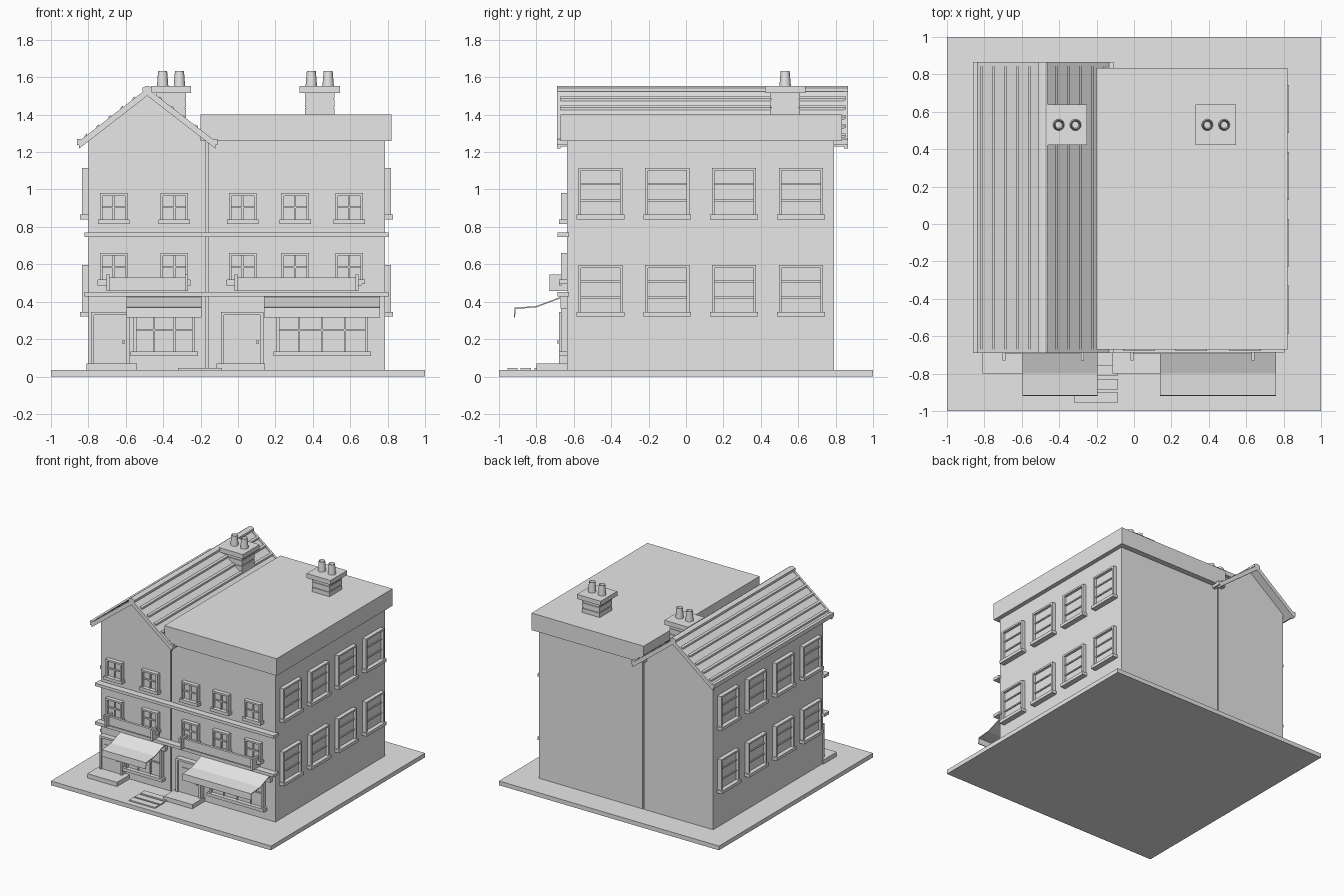
import bpy, bmesh
from mathutils import Vector, Matrix

cube = bpy.data.objects.get("Cube")
if cube:
    bpy.data.objects.remove(cube, do_unlink=True)

grey = bpy.data.materials.new("plain_grey")
grey.use_nodes = True
grey.diffuse_color = (0.8, 0.8, 0.8, 1)
grey.node_tree.nodes["Principled BSDF"].inputs["Base Color"].default_value = (0.8, 0.8, 0.8, 1)


def finish(name, bm, smooth=False):
    bmesh.ops.recalc_face_normals(bm, faces=bm.faces)
    mesh = bpy.data.meshes.new(name)
    bm.to_mesh(mesh)
    bm.free()
    mesh.materials.append(grey)
    ob = bpy.data.objects.new(name, mesh)
    bpy.context.collection.objects.link(ob)
    if smooth:
        bpy.ops.object.select_all(action='DESELECT')
        ob.select_set(True)
        bpy.context.view_layer.objects.active = ob
        bpy.ops.object.shade_smooth_by_angle()
    return ob


def add_box(bm, x, y, z, place=lambda v: v):
    """Box from three (low, high) ranges, optionally mapped by place."""
    verts = bmesh.ops.create_cube(bm, size=1)["verts"]
    for v in verts:
        v.co = place(Vector([(r[0] + r[1]) / 2 + c * (r[1] - r[0])
                             for r, c in zip((x, y, z), v.co)]))


def boxes(name, parts, place=lambda v: v):
    bm = bmesh.new()
    for part in parts:
        add_box(bm, *part, place)
    return finish(name, bm)


def prism(name, profile, axis, low, high):
    """Extrude a profile along x (points are y, z) or along y (points are x, z)."""
    bm = bmesh.new()
    if axis == 'x':
        pts, move = [(low, p, z) for p, z in profile], (high - low, 0, 0)
    else:
        pts, move = [(p, low, z) for p, z in profile], (0, high - low, 0)
    face = bm.faces.new([bm.verts.new(p) for p in pts])
    ext = bmesh.ops.extrude_face_region(bm, geom=[face])["geom"]
    bmesh.ops.translate(bm, vec=move, verts=[e for e in ext if isinstance(e, bmesh.types.BMVert)])
    return finish(name, bm)


FRONT, BACK = -0.635, 0.79
LEFT, RIGHT = -0.8, 0.785


# Wall frames: local x runs along the wall, local y points out of it
def on_front(v):
    return Vector((v.x, FRONT - v.y, v.z))


def on_right_end(v):
    return Vector((RIGHT + v.y, v.x, v.z))


def on_left_end(v):
    return Vector((LEFT - v.y, v.x, v.z))


def window(name, place, c, w, z0, z1, edge, uprights, rails, sill=0.01):
    a, b = c - w / 2, c + w / 2
    parts = [((a, b), (0, 0.012), (z0, z1)),
             ((a, a + edge), (0, 0.033), (z0, z1)),
             ((b - edge, b), (0, 0.033), (z0, z1)),
             ((a, b), (0, 0.033), (z1 - edge, z1)),
             ((a - sill, b + sill), (0, 0.045), (z0 - 0.015, z0 + 0.01))]
    for i in range(1, uprights + 1):
        u = a + w * i / (uprights + 1)
        parts.append(((u - 0.005, u + 0.005), (0, 0.021), (z0, z1)))
    for i in range(1, rails + 1):
        z = z0 + (z1 - z0) * i / (rails + 1)
        parts.append(((a, b), (0, 0.021), (z - 0.005, z + 0.005)))
    boxes(name, parts, place)


# Ground slab and paving
boxes("ground_slab", [((-1, 1), (-1, 1), (0, 0.035))])
boxes("paving_stones", [((-0.32, -0.085), (y, y + 0.055), (0.03, 0.045))
                        for y in (-0.955, -0.885, -0.81)])

# Two house bodies, with a narrow seam between them
RIDGE = -0.485
prism("gabled_house_walls", [(LEFT, 0.03), (-0.17, 0.03), (-0.17, 1.265),
                             (RIDGE, 1.51), (LEFT, 1.265)], 'y', FRONT, BACK)
boxes("flat_house_walls", [((-0.16, RIGHT), (FRONT, BACK), (0.03, 1.27))])
boxes("seam_backing", [((-0.175, -0.155), (FRONT + 0.02, BACK - 0.02), (0.03, 1.27))])
boxes("parapet_roof", [((-0.2, 0.82), (-0.67, 0.835), (1.26, 1.4))])

# Pitched roof: slabs, end boards, battens and ridge cap
SLOPE = 0.775


def roof_band(name, s, d0, d1, lift, thick, y0, y1):
    """Strip of one slope between horizontal distances d0 and d1 from the ridge."""
    def top(d):
        return 1.535 - SLOPE * d + lift
    prism(name, [(RIDGE + s * d0, top(d0)), (RIDGE + s * d1, top(d1)),
                 (RIDGE + s * d1, top(d1) - thick), (RIDGE + s * d0, top(d0) - thick)],
          'y', y0, y1)


for side, s in (("left", -1), ("right", 1)):
    roof_band(side + "_roof_slab", s, 0, 0.36, 0, 0.027, -0.675, 0.85)
    for end, y in (("front", -0.69), ("back", 0.845)):
        roof_band(f"{side}_{end}_verge_board", s, 0, 0.365, 0.006, 0.04, y, y + 0.02)
    for i in range(5):
        d = 0.065 + i * 0.064
        roof_band(f"{side}_roof_batten_{i + 1}", s, d, d + 0.014, 0.014, 0.03, -0.672, 0.852)
    x = RIDGE + s * 0.364
    boxes(side + "_eave_beam", [((x - 0.012, x + 0.012), (-0.69, 0.865), (1.237, 1.27))])
prism("ridge_cap", [(RIDGE - 0.026, 1.525), (RIDGE - 0.026, 1.543), (RIDGE - 0.01, 1.552),
                    (RIDGE + 0.01, 1.552), (RIDGE + 0.026, 1.543), (RIDGE + 0.026, 1.525)],
      'y', -0.69, 0.865)


# Chimneys with hollow pots
def chimney(name, x, base):
    y = 0.53

    def layer(h, z0, z1):
        return ((x - h, x + h), (y - h, y + h), (z0, z1))
    boxes(name + "_stack", [layer(0.08, base, 1.435), layer(0.074, 1.43, 1.445),
                            layer(0.08, 1.442, 1.48), layer(0.074, 1.475, 1.49),
                            layer(0.08, 1.487, 1.52), layer(0.108, 1.515, 1.552)])
    bm = bmesh.new()
    for px in (x - 0.045, x + 0.045):
        made = bmesh.ops.create_cone(bm, cap_ends=True, segments=16, radius1=0.031,
                                     radius2=0.024, depth=0.085,
                                     matrix=Matrix.Translation((px, y, 1.591)))
        top = max({f for v in made["verts"] for f in v.link_faces},
                  key=lambda f: f.calc_center_median().z)
        bmesh.ops.inset_individual(bm, faces=[top], thickness=0.006)
        bmesh.ops.translate(bm, verts=top.verts, vec=(0, 0, -0.06))
    finish(name + "_pots", bm, smooth=True)


chimney("left_chimney", -0.358, 1.3)
chimney("right_chimney", 0.437, 1.39)

# Front ledges
for name, z in (("upper_ledge", 0.745), ("lower_ledge", 0.427)):
    boxes(name, [((-0.82, 0.805), (-0.688, FRONT + 0.01), (z, z + 0.024))])

# Small front windows
for i, c in enumerate((-0.665, -0.34, 0.025, 0.305, 0.595)):
    for floor, z in (("upper", 0.83), ("lower", 0.51)):
        window(f"front_{floor}_window_{i + 1}", on_front, c, 0.148, z, z + 0.15, 0.014, 1, 1)

# Large end-wall windows
for wall, place in (("right", on_right_end), ("left", on_left_end)):
    for i in range(4):
        for floor, z in (("upper", 0.855), ("lower", 0.335)):
            window(f"{wall}_{floor}_window_{i + 1}", place, -0.457 + i * 0.357,
                   0.236, z, z + 0.26, 0.014, 0, 2)


# Shop fronts: door, step, display window, sign board and awning
def shop(name, door, step, glass, panes, sign, awning):
    a, b = door
    mid = (a + b) / 2
    boxes(name + "_door_frame", [((a, a + 0.016), (0, 0.045), (0.065, 0.345)),
                                 ((b - 0.016, b), (0, 0.045), (0.065, 0.345)),
                                 ((a, b), (0, 0.045), (0.328, 0.345))], on_front)
    boxes(name + "_door", [((a, b), (0, 0.032), (0.065, 0.34))], on_front)
    boxes(name + "_door_panel", [((mid - 0.06, mid + 0.06), (0.03, 0.038), (0.218, 0.28))], on_front)
    boxes(name + "_door_knob", [((b - 0.04, b - 0.024), (0.03, 0.055), (0.176, 0.192))], on_front)
    boxes(name + "_step", [(step, (-0.8, FRONT + 0.01), (0.03, 0.07))])
    window(name + "_display_window", on_front, sum(glass) / 2, glass[1] - glass[0],
           0.125, 0.37, 0.016, panes - 1, 1, 0.015)
    boxes(name + "_window_head", [((awning[0], awning[1]), (0, 0.035), (0.365, 0.43))], on_front)
    # Sign board on a rail with two brackets
    a, b = sign
    boxes(name + "_sign", [((a, b), (0.04, 0.06), (0.46, 0.53))], on_front)
    boxes(name + "_sign_rail", [((a - 0.055, b + 0.025), (0.03, 0.045), (0.488, 0.515))], on_front)
    boxes(name + "_sign_brackets", [((x - 0.008, x + 0.008), (0, 0.095), (0.456, 0.545))
                                    for x in sign], on_front)
    # Folded awning sheet, given thickness below
    upper = [(-0.64, 0.437), (-0.8, 0.377), (-0.917, 0.368), (-0.92, 0.315)]
    lower = [(-0.914, 0.315), (-0.911, 0.361), (-0.8, 0.37), (-0.64, 0.429)]
    prism(name + "_awning", upper + lower, 'x', *awning)


shop("left_shop", (-0.785, -0.58), (-0.81, -0.54), (-0.56, -0.23), 3,
     (-0.695, -0.275), (-0.595, -0.195))
shop("right_shop", (-0.09, 0.135), (-0.115, 0.145), (0.205, 0.695), 4,
     (-0.01, 0.635), (0.14, 0.76))
